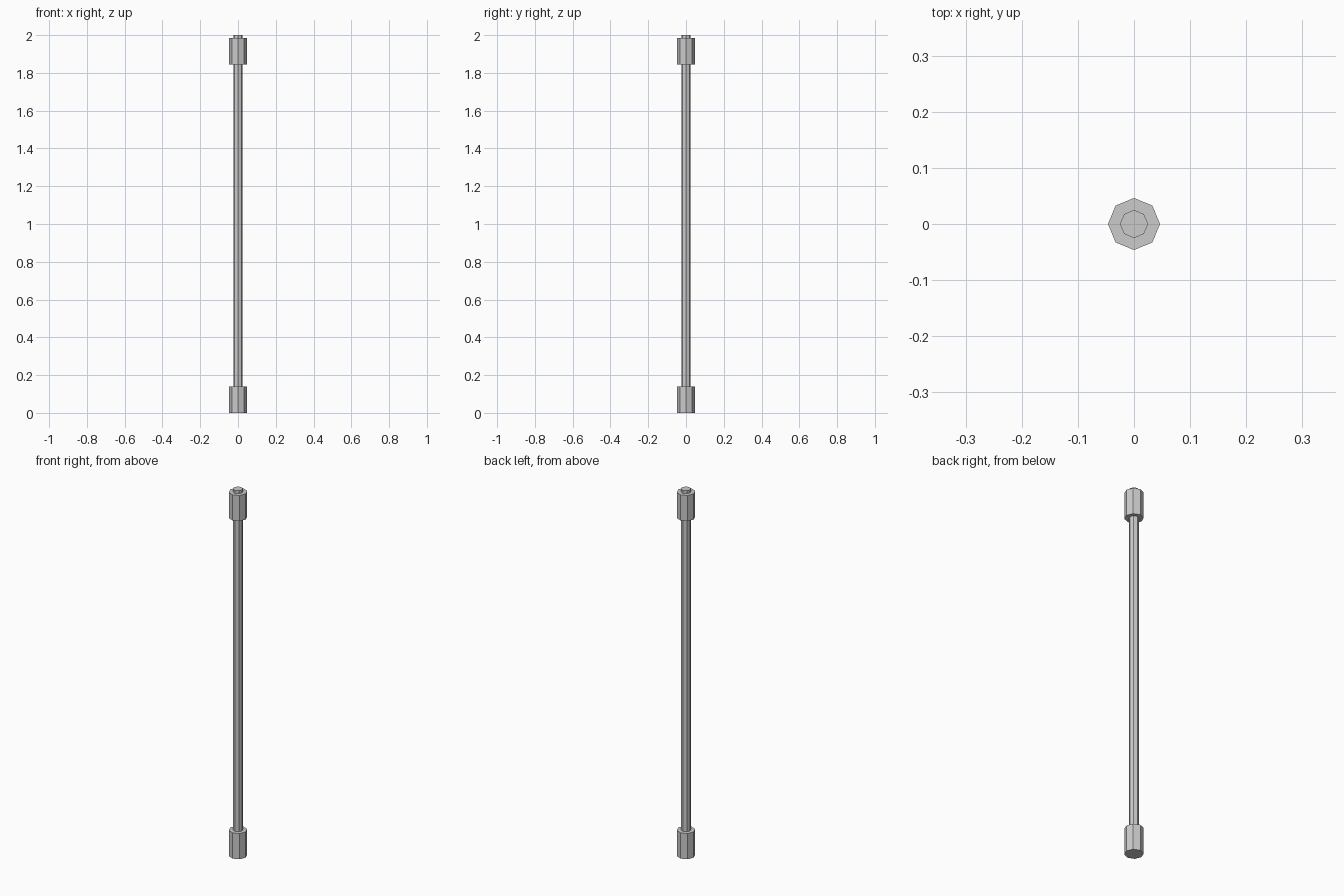
import bpy

if "Cube" in bpy.data.objects:
    bpy.data.objects.remove(bpy.data.objects["Cube"])


def octagonal_cylinder(name, radius, bottom, top):
    bpy.ops.mesh.primitive_cylinder_add(
        vertices=8, radius=radius, depth=top - bottom,
        location=(0, 0, (bottom + top) / 2))
    obj = bpy.context.object
    obj.name = name
    obj.data.name = name
    return obj


# Long rod, its lower end seated inside the bottom collar
octagonal_cylinder("rod", 0.025, 0.01, 2.0)

# Matching collars at both ends
for name, bottom in (("bottom_collar", 0.0), ("top_collar", 1.844)):
    octagonal_cylinder(name, 0.0464, bottom, bottom + 0.14)
